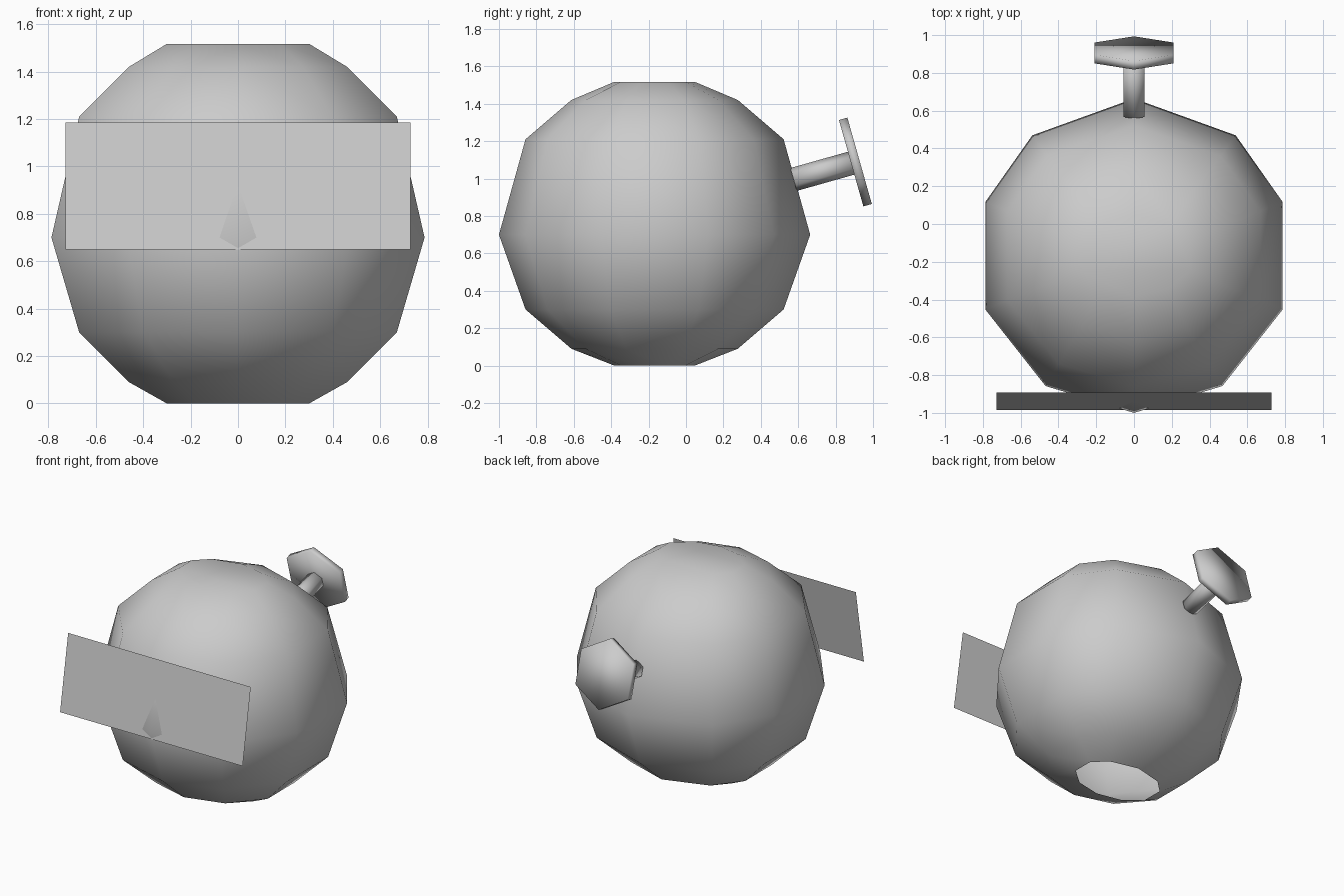
import bpy
import bmesh
from math import sin, cos, radians, pi
from mathutils import Matrix, Vector

cube = bpy.data.objects.get("Cube")
if cube:
    bpy.data.objects.remove(cube)

grey = bpy.data.materials.new("plain_grey")
grey.use_nodes = True
COLOUR = (0.6, 0.6, 0.6, 1)
grey.diffuse_color = COLOUR
grey.node_tree.nodes["Principled BSDF"].inputs["Base Color"].default_value = COLOUR


def finish(name, bm, smooth=True):
    """Turn a bmesh into a named, shaded object."""
    bmesh.ops.recalc_face_normals(bm, faces=bm.faces)
    for face in bm.faces:
        face.smooth = smooth
    mesh = bpy.data.meshes.new(name)
    bm.to_mesh(mesh)
    bm.free()
    mesh.materials.append(grey)
    obj = bpy.data.objects.new(name, mesh)
    bpy.context.collection.objects.link(obj)
    return obj


# Round body: stacked ten-sided rings, closed on top and open underneath
half = [90, 50, 20, -20, -56, -90]
angles = [radians(a) for a in half + [180 - a for a in half[-2:0:-1]]]
# height, half width, half depth of each ring
rings = [(0, 0.30, 0.215), (0.09, 0.46, 0.445), (0.30, 0.67, 0.69), (0.70, 0.787, 0.832),
         (1.21, 0.67, 0.69), (1.42, 0.46, 0.445), (1.517, 0.30, 0.215)]
bm = bmesh.new()
loops = []
for z, rx, ry in rings:
    loops.append([bm.verts.new((rx * cos(a) / cos(radians(20)), ry * sin(a) - 0.168, z))
                  for a in angles])
count = len(angles)
for low, high in zip(loops, loops[1:]):
    for i in range(count):
        j = (i + 1) % count
        bm.faces.new((low[i], low[j], high[j], high[i]))
bm.faces.new(loops[-1])
finish("body", bm)

# Thin tilted panel across the front
bm = bmesh.new()
corners = [(-0.727, -0.985, 0.65), (0.727, -0.985, 0.65),
           (0.727, -0.893, 1.185), (-0.727, -0.893, 1.185)]
bm.faces.new([bm.verts.new(c) for c in corners])
finish("front_panel", bm, smooth=False)

# Hexagonal key on the back, tilted upward
tilt = radians(15.8)
axis = Vector((0, cos(tilt), sin(tilt)))
start = Vector((0, 0.575, 0.995))


def hex_rod(name, radius, begin, length):
    """Six-sided rod along the key axis with corners at top and bottom."""
    bm = bmesh.new()
    bmesh.ops.create_cone(bm, cap_ends=True, segments=6, radius1=radius, radius2=radius,
                          depth=length)
    place = (Matrix.Translation(start + axis * (begin + length / 2))
             @ Matrix.Rotation(tilt - pi / 2, 4, "X"))
    bmesh.ops.transform(bm, matrix=place, verts=bm.verts)
    finish(name, bm)


hex_rod("key_shaft", 0.0635, 0, 0.325)
hex_rod("key_knob", 0.24, 0.32, 0.047)
